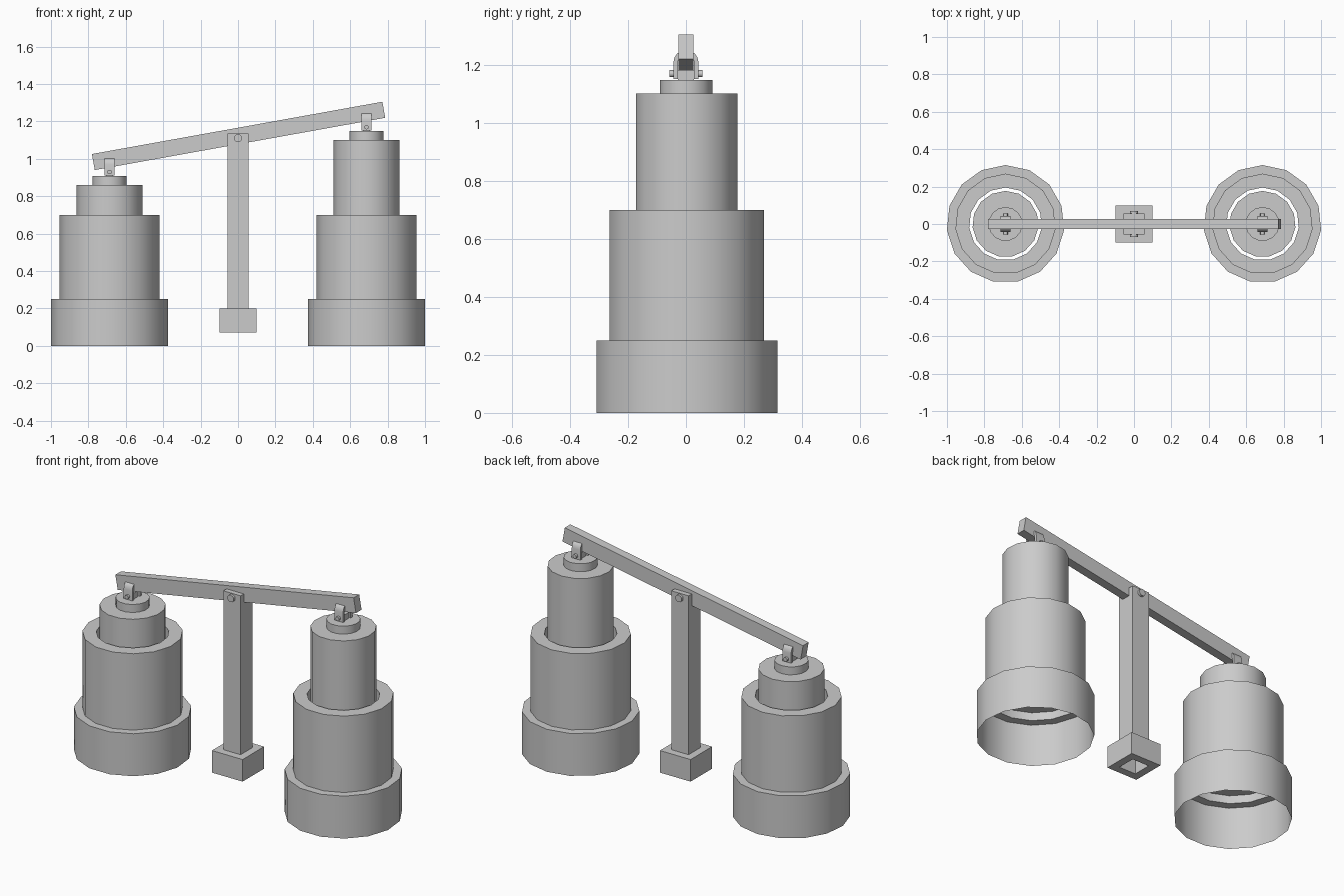
import bpy, bmesh, math
from mathutils import Matrix

if "Cube" in bpy.data.objects:
    bpy.data.objects.remove(bpy.data.objects["Cube"])

metal = bpy.data.materials.new("plain grey")
metal.diffuse_color = (0.6, 0.6, 0.6, 1)
metal.use_nodes = True
metal.node_tree.nodes["Principled BSDF"].inputs["Base Color"].default_value = metal.diffuse_color


def finish(name, bm, smooth=False):
    bmesh.ops.remove_doubles(bm, verts=bm.verts, dist=1e-5)
    bmesh.ops.recalc_face_normals(bm, faces=bm.faces)
    me = bpy.data.meshes.new(name)
    bm.to_mesh(me)
    bm.free()
    me.materials.append(metal)
    ob = bpy.data.objects.new(name, me)
    bpy.context.collection.objects.link(ob)
    if smooth:
        bpy.ops.object.select_all(action='DESELECT')
        ob.select_set(True)
        bpy.context.view_layer.objects.active = ob
        bpy.ops.object.shade_smooth_by_angle(angle=math.radians(32))
    return ob


def lathe(name, profile, x=0, sides=15, start=90, smooth=True):
    """Revolve (radius, z) points around a vertical axis at x."""
    bm = bmesh.new()
    rings = []
    for r, z in profile:
        ring = []
        for k in range(sides):
            a = math.radians(start) + 2 * math.pi * k / sides
            ring.append(bm.verts.new((x + r * math.cos(a), r * math.sin(a), z)))
        rings.append(ring)
    for a, b in zip(rings, rings[1:]):
        for k in range(sides):
            j = (k + 1) % sides
            bm.faces.new((a[k], a[j], b[j], b[k]))
    return finish(name, bm, smooth)


def box(name, centre, size, tilt=0):
    bm = bmesh.new()
    m = (Matrix.Translation(centre) @ Matrix.Rotation(tilt, 4, 'Y')
         @ Matrix.Diagonal((*size, 1)))
    bmesh.ops.create_cube(bm, size=1, matrix=m)
    return finish(name, bm)


def pin(name, x, z, r, half):
    bm = bmesh.new()
    m = Matrix.Translation((x, 0, z)) @ Matrix.Rotation(math.pi / 2, 4, 'X')
    bmesh.ops.create_cone(bm, cap_ends=True, segments=12, radius1=r, radius2=r,
                          depth=2 * half, matrix=m)
    return finish(name, bm, True)


def strap(name, x, z, half=0.028):
    """Inverted U strap hanging over the beam, from z up to z + 0.10."""
    arc = [math.pi * i / 8 for i in range(9)]

    def outline(r):
        return ([(r, z)] + [(r * math.cos(a), z + 0.058 + r * math.sin(a)) for a in arc]
                + [(-r, z)])
    pts_o, pts_i = outline(0.043), outline(0.028)
    bm = bmesh.new()
    grid = [[bm.verts.new((x + s * half, y, h)) for y, h in pts]
            for pts, s in ((pts_o, -1), (pts_o, 1), (pts_i, 1), (pts_i, -1))]
    n = len(pts_o)
    for a in range(4):
        b = (a + 1) % 4
        for i in range(n - 1):
            bm.faces.new((grid[a][i], grid[a][i + 1], grid[b][i + 1], grid[b][i]))
    for i in (0, n - 1):
        bm.faces.new([g[i] for g in grid])
    return finish(name, bm, True)


# two telescoping pumps, the left piston down and the right one up
for side, x, top in (("left", -0.687, 0.86), ("right", 0.687, 1.10)):
    lathe(side + "_base_skirt", [(0.315, 0), (0.315, 0.25), (0.265, 0.25)], x)
    lathe(side + "_cylinder", [(0.269, 0.25), (0.269, 0.70), (0.195, 0.70),
                               (0.195, 0.30), (0.269, 0.30)], x)
    lathe(side + "_piston", [(0, top - 0.52), (0.177, top - 0.52),
                             (0.177, top), (0, top)], x)
    cap = top + 0.047
    lathe(side + "_piston_cap", [(0.091, top), (0.091, cap), (0, cap)], x)
    # linkage between piston and beam
    box(side + "_lug", (x, 0, cap + 0.015), (0.035, 0.054, 0.04))
    strap(side + "_strap", x, cap + 0.003)
    pin(side + "_pin", x, cap + 0.022, 0.012, 0.057)

# rocking beam
box("beam", (0.003, 0, 1.122), (1.578, 0.052, 0.087), -math.radians(10.2))

# centre post on a hollow square foot
q = math.sqrt(2)
lathe("post_foot", [(0.1 * q, 0.07), (0.1 * q, 0.2), (0.055 * q, 0.2),
                    (0.055 * q, 0.07), (0.1 * q, 0.07)], 0, 4, 45, False)
box("post", (0, 0, 0.6675), (0.112, 0.112, 0.937))
pin("pivot_pin", 0, 1.11, 0.021, 0.07)
